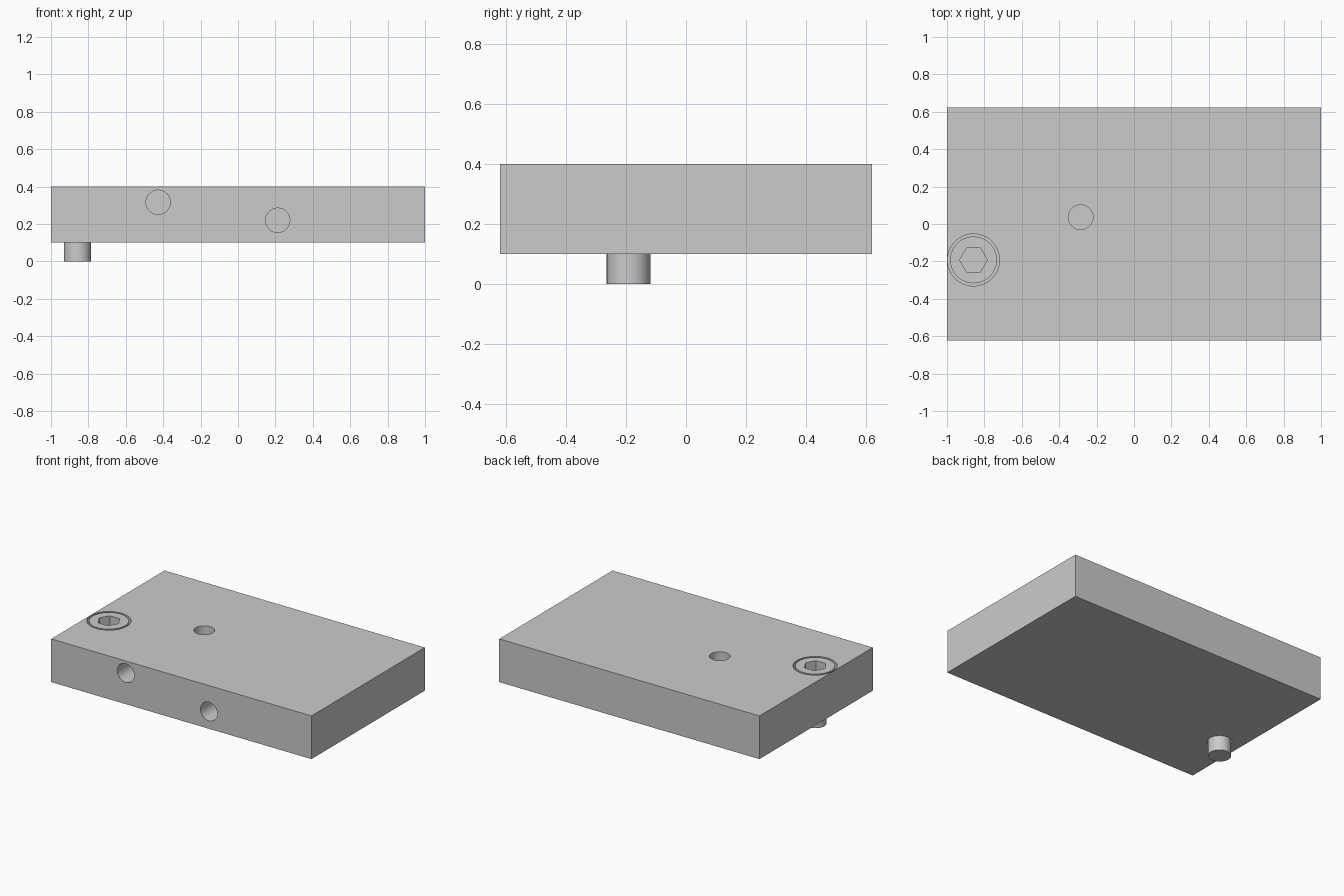
import bpy
from math import radians

if "Cube" in bpy.data.objects:
    bpy.data.objects.remove(bpy.data.objects["Cube"])

SX, SY = -0.858, -0.192   # screw axis
TOP, BOTTOM = 0.40, 0.10
HALF_Y = 0.622


def cylinder(name, r, centre, depth, axis="Z", sides=64):
    rot = (radians(90), 0, 0) if axis == "Y" else (0, 0, 0)
    bpy.ops.mesh.primitive_cylinder_add(vertices=sides, radius=r, depth=depth,
                                        location=centre, rotation=rot)
    ob = bpy.context.object
    ob.name = name
    return ob


def upright(name, r, x, y, z0, z1, sides=64):
    return cylinder(name, r, (x, y, (z0 + z1) / 2), z1 - z0, sides=sides)


def combine(target, tools, operation):
    for tool in tools:
        mod = target.modifiers.new("bool", "BOOLEAN")
        mod.operation, mod.solver, mod.object = operation, "EXACT", tool
        bpy.context.view_layer.objects.active = target
        bpy.ops.object.modifier_apply(modifier=mod.name)
        bpy.data.objects.remove(tool)


def smooth(ob):
    bpy.ops.object.select_all(action="DESELECT")
    ob.select_set(True)
    bpy.context.view_layer.objects.active = ob
    bpy.ops.object.shade_smooth_by_angle(angle=radians(30))


# Rectangular plate
bpy.ops.mesh.primitive_cube_add(size=1, location=(0, 0, (TOP + BOTTOM) / 2))
plate = bpy.context.object
plate.name = "plate"
plate.scale = (2, 2 * HALF_Y, TOP - BOTTOM)
bpy.ops.object.transform_apply(location=False, rotation=False, scale=True)

# Counterbored screw hole, blind top hole, two blind front holes
holes = [
    upright("counterbore", 0.139, SX, SY, 0.245, TOP + 0.1),
    upright("clearance_hole", 0.077, SX, SY, 0.0, 0.3),
    upright("top_hole", 0.066, -0.285, 0.036, 0.2, TOP + 0.1),
]
for x, z in ((-0.427, 0.316), (0.212, 0.22)):
    holes.append(cylinder("front_hole", 0.065, (x, -HALF_Y, z), 0.8, "Y"))
combine(plate, holes, "DIFFERENCE")
smooth(plate)

# Socket-head cap screw with hexagonal recess
screw = upright("cap_screw", 0.125, SX, SY, 0.245, TOP)
combine(screw, [upright("shank", 0.073, SX, SY, 0.0, 0.28)], "UNION")
socket = upright("hex_socket", 0.074, SX, SY, 0.325, TOP + 0.1, sides=6)
socket.rotation_euler.z = radians(30)   # hexagon corners along x
combine(screw, [socket], "DIFFERENCE")
smooth(screw)
